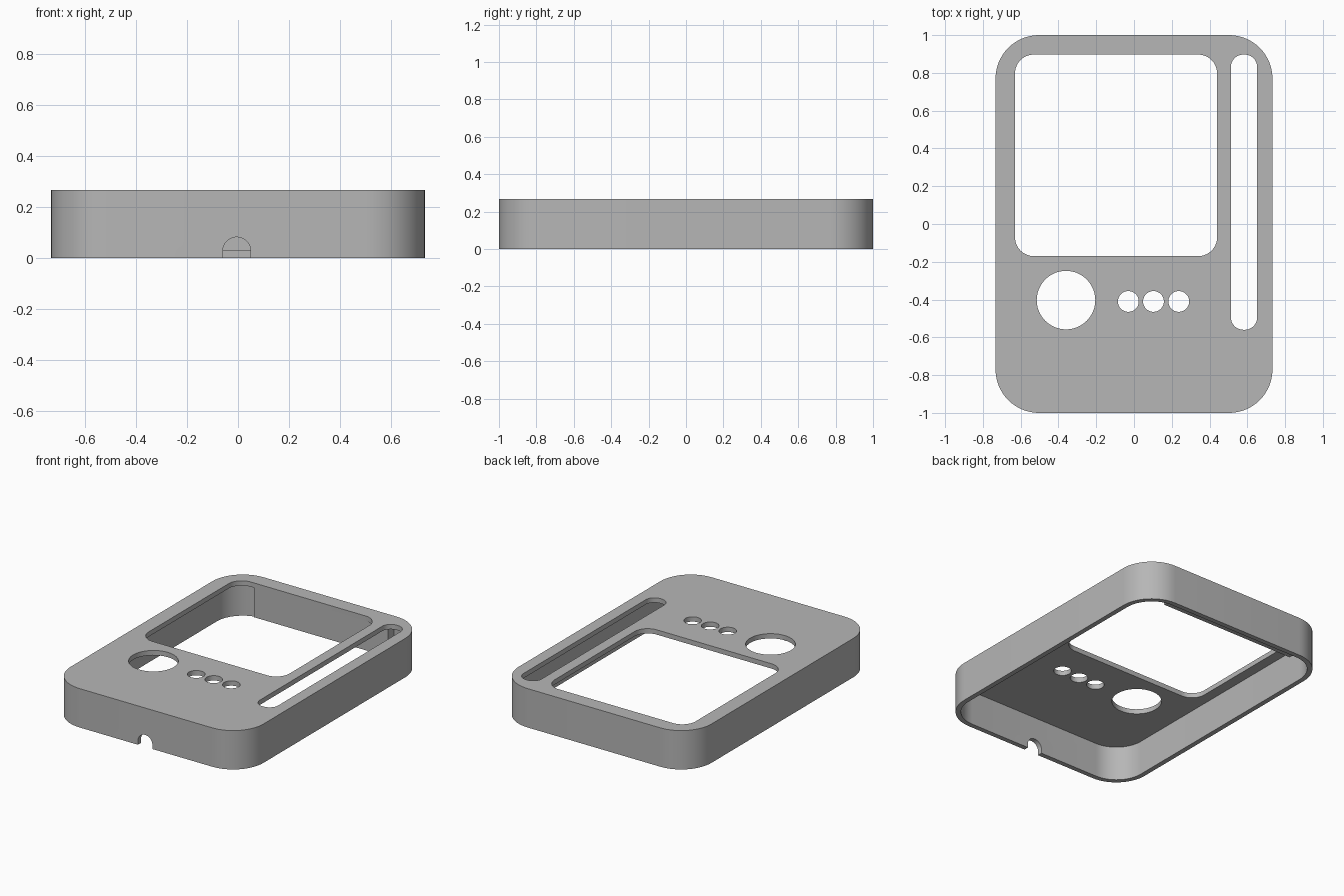
import bpy
import bmesh
from math import sin, cos, pi, radians

if "Cube" in bpy.data.objects:
    bpy.data.objects.remove(bpy.data.objects["Cube"], do_unlink=True)

HALF_X, HEIGHT, WALL, CORNER = 0.733, 0.267, 0.033, 0.23

grey = bpy.data.materials.new("plain grey")
grey.use_nodes = True
colour = (0.47, 0.47, 0.47, 1)
grey.diffuse_color = colour
grey.node_tree.nodes["Principled BSDF"].inputs["Base Color"].default_value = colour


def rounded(x0, x1, y0, y1, r, steps=16):
    """Outline of a rounded rectangle, counter-clockwise."""
    centres = [(x1 - r, y1 - r), (x0 + r, y1 - r), (x0 + r, y0 + r), (x1 - r, y0 + r)]
    points = []
    for k, (cx, cy) in enumerate(centres):
        for i in range(steps + 1):
            a = (k + i / steps) * pi / 2
            points.append((cx + r * cos(a), cy + r * sin(a)))
    return points


def prism(name, outline, z0, z1):
    """Upright prism from a flat outline."""
    bm = bmesh.new()
    base = bm.faces.new([bm.verts.new((x, y, z0)) for x, y in outline])
    top = bmesh.ops.extrude_face_region(bm, geom=[base])["geom"]
    bmesh.ops.translate(bm, vec=(0, 0, z1 - z0),
                        verts=[v for v in top if isinstance(v, bmesh.types.BMVert)])
    bmesh.ops.remove_doubles(bm, verts=bm.verts, dist=0.0001)
    bmesh.ops.recalc_face_normals(bm, faces=bm.faces)
    mesh = bpy.data.meshes.new(name)
    bm.to_mesh(mesh)
    bm.free()
    mesh.materials.append(grey)
    obj = bpy.data.objects.new(name, mesh)
    bpy.context.collection.objects.link(obj)
    return obj


def combine(body, tool, operation):
    """Apply a boolean to the body and discard the tool."""
    mod = body.modifiers.new("cut", "BOOLEAN")
    mod.operation, mod.solver, mod.object = operation, "EXACT", tool
    bpy.context.view_layer.objects.active = body
    bpy.ops.object.modifier_apply(modifier=mod.name)
    bpy.data.objects.remove(tool, do_unlink=True)


def circle(cx, cy, r, n=48):
    return [(cx + r * cos(2 * pi * i / n), cy + r * sin(2 * pi * i / n)) for i in range(n)]


# Hollow shell, open underneath
shell = prism("case_shell", rounded(-HALF_X, HALF_X, -1, 1, CORNER), 0, HEIGHT)
ix, iy = HALF_X - WALL, 1 - WALL
cavity = prism("cavity", rounded(-ix, ix, -iy, iy, CORNER - WALL), -0.1, HEIGHT - WALL)
combine(shell, cavity, "DIFFERENCE")

# Thickening rib inside the back wall
rib = prism("back_rib", [(-0.51, 0.9), (0.51, 0.9), (0.51, 0.98), (-0.51, 0.98)],
            0.03, HEIGHT - WALL / 2)
combine(shell, rib, "UNION")

# Top openings: window, long slot, large hole and three small holes
openings = [rounded(-0.63, 0.44, -0.17, 0.897, 0.1),
            rounded(0.513, 0.652, -0.56, 0.897, 0.066),
            circle(-0.36, -0.403, 0.155)]
openings += [circle(x, -0.41, 0.055) for x in (-0.03, 0.103, 0.237)]
for outline in openings:
    combine(shell, prism("opening", outline, 0.2, 0.4), "DIFFERENCE")

# Arched cable notch in the front wall
arch = [(-0.06, -0.1), (0.05, -0.1)]
arch += [(-0.005 + 0.055 * cos(pi * i / 20), 0.027 + 0.055 * sin(pi * i / 20)) for i in range(21)]
notch = prism("notch", arch, -0.1, 0.1)
notch.rotation_euler.x = radians(90)
notch.location.y = -1
bpy.context.view_layer.update()
combine(shell, notch, "DIFFERENCE")

# Smooth corners with crisp edges
bpy.ops.object.select_all(action="DESELECT")
shell.select_set(True)
bpy.context.view_layer.objects.active = shell
bpy.ops.object.shade_smooth_by_angle(angle=radians(30))
